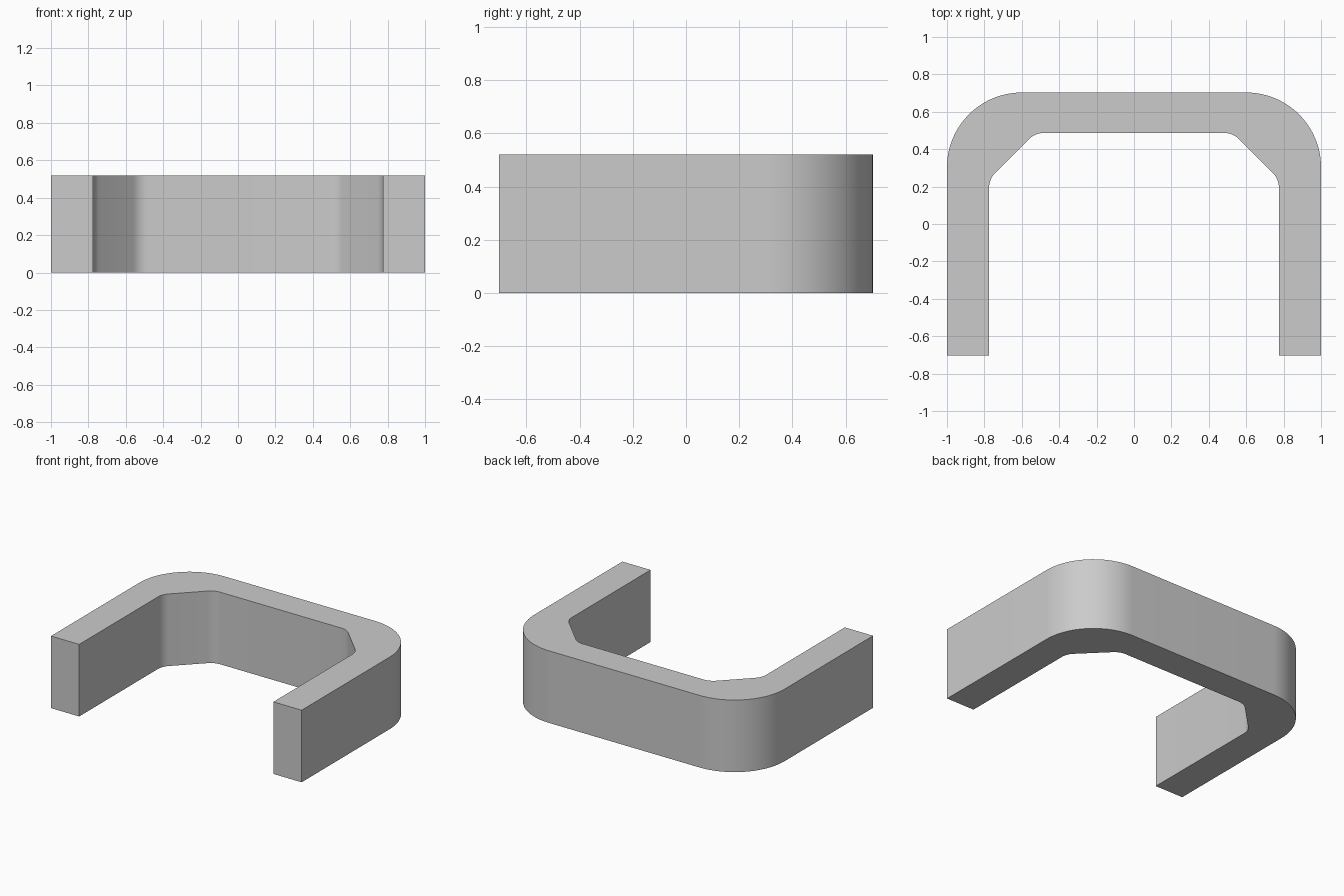
import bpy
import bmesh
from math import sin, cos, tan, radians
from mathutils import Vector

cube = bpy.data.objects.get("Cube")
if cube:
    bpy.data.objects.remove(cube, do_unlink=True)

HEIGHT = 0.52
FRONT, BACK = -0.703, 0.703
INNER_X, INNER_Y = 0.775, 0.487


def arc(cx, cy, radius, start, end, steps):
    """Points on an arc, angles in degrees."""
    angles = [radians(start + (end - start) * i / steps) for i in range(steps + 1)]
    return [(cx + radius * cos(a), cy + radius * sin(a)) for a in angles]


# Plain grey material
grey = bpy.data.materials.new("grey")
grey.use_nodes = True
colour = (0.6, 0.6, 0.6, 1)
grey.diffuse_color = colour
grey.node_tree.nodes["Principled BSDF"].inputs["Base Color"].default_value = colour

# Left half of the outline: rounded outer corner, softened inner chamfer
outer_r, inner_r, cut = 0.4, 0.11, 0.247
soft = inner_r * tan(radians(22.5))
outer = [(1, FRONT)] + arc(1 - outer_r, BACK - outer_r, outer_r, 0, 90, 24)
inner = arc(INNER_X - cut - soft, INNER_Y - inner_r, inner_r, 90, 45, 6)
inner += arc(INNER_X - inner_r, INNER_Y - cut - soft, inner_r, 45, 0, 6)
inner.append((INNER_X, FRONT))


def mirrored(points):
    return [(-x, y) for x, y in reversed(points)]


outline = outer + mirrored(outer) + mirrored(inner) + inner

# U-shaped bracket extruded upward
bm = bmesh.new()
base = bm.faces.new([bm.verts.new((x, y, 0)) for x, y in outline])
top = bmesh.ops.extrude_face_region(bm, geom=[base], use_keep_orig=True)["geom"]
bmesh.ops.translate(bm, vec=Vector((0, 0, HEIGHT)),
                    verts=[g for g in top if isinstance(g, bmesh.types.BMVert)])
bmesh.ops.recalc_face_normals(bm, faces=bm.faces)
mesh = bpy.data.meshes.new("u_bracket")
bm.to_mesh(mesh)
bm.free()
mesh.materials.append(grey)

bracket = bpy.data.objects.new("u_bracket", mesh)
bpy.context.collection.objects.link(bracket)
bpy.context.view_layer.objects.active = bracket
bracket.select_set(True)
bpy.ops.object.shade_smooth_by_angle(angle=radians(30))
